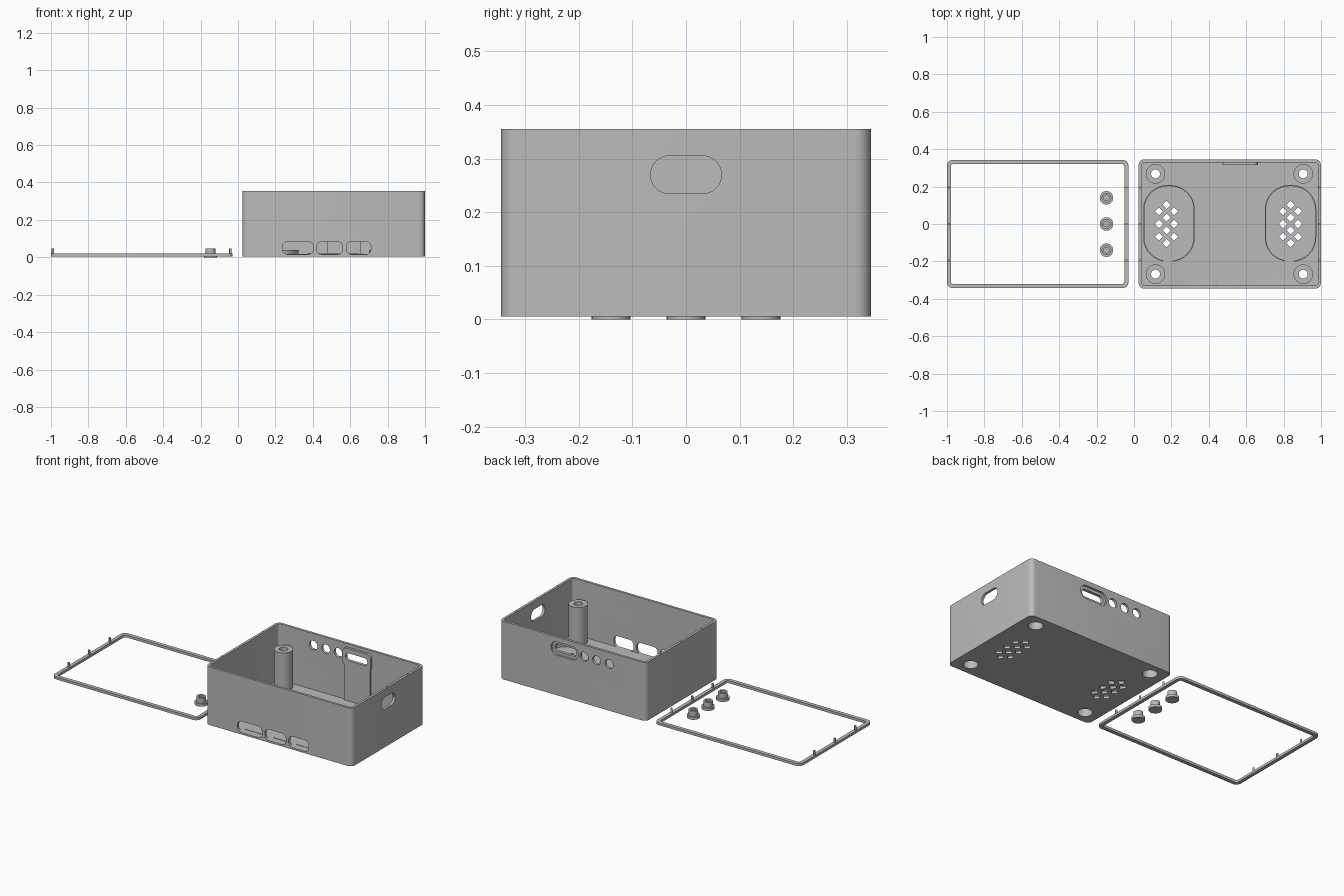
import bpy, bmesh, math

cube = bpy.data.objects.get("Cube")
if cube:
    bpy.data.objects.remove(cube, do_unlink=True)

grey = bpy.data.materials.new("plain grey")
grey.use_nodes = True
grey.diffuse_color = (0.5, 0.5, 0.5, 1)
grey.node_tree.nodes["Principled BSDF"].inputs["Base Color"].default_value = (0.5, 0.5, 0.5, 1)


def rounded(cu, cv, w, h, r, seg=8):
    """Outline of a rounded rectangle."""
    pts = []
    for k, (su, sv) in enumerate([(1, 1), (-1, 1), (-1, -1), (1, -1)]):
        for i in range(seg + 1):
            a = math.pi / 2 * (k + i / seg)
            pts.append((cu + su * (w / 2 - r) + r * math.cos(a),
                        cv + sv * (h / 2 - r) + r * math.sin(a)))
    return pts


def circle(cu, cv, r, n=32):
    return [(cu + r * math.cos(i * math.tau / n), cv + r * math.sin(i * math.tau / n)) for i in range(n)]


def place(axis, u, v, t):
    return {"x": (t, u, v), "y": (u, t, v), "z": (u, v, t)}[axis]


def finish(name, bm):
    bmesh.ops.recalc_face_normals(bm, faces=bm.faces)
    mesh = bpy.data.meshes.new(name)
    bm.to_mesh(mesh)
    bm.free()
    mesh.materials.append(grey)
    obj = bpy.data.objects.new(name, mesh)
    bpy.context.collection.objects.link(obj)
    return obj


def add_prism(bm, outline, axis, t0, t1):
    a, b = [[bm.verts.new(place(axis, u, v, t)) for u, v in outline] for t in (t0, t1)]
    bm.faces.new(a)
    bm.faces.new(b)
    for i in range(len(a)):
        j = (i + 1) % len(a)
        bm.faces.new((a[i], a[j], b[j], b[i]))


def prisms(name, parts):
    bm = bmesh.new()
    for part in parts:
        add_prism(bm, *part)
    return finish(name, bm)


def tube(name, outer, inner, axis, t0, t1):
    """Closed ring with a rectangular section between two matching outlines."""
    bm = bmesh.new()
    loops = [[bm.verts.new(place(axis, u, v, t)) for u, v in o]
             for o, t in ((outer, t0), (outer, t1), (inner, t1), (inner, t0))]
    n = len(outer)
    for k in range(4):
        p, q = loops[k], loops[(k + 1) % 4]
        for i in range(n):
            j = (i + 1) % n
            bm.faces.new((p[i], p[j], q[j], q[i]))
    return finish(name, bm)


def revolve(name, x, y, profile, closed=False, n=32):
    """Turn a radius/height profile about a vertical axis."""
    bm = bmesh.new()
    loops = [[bm.verts.new((u, v, z)) for u, v in circle(x, y, r, n)] for r, z in profile]
    pairs = list(zip(loops, loops[1:] + loops[:1]))
    for p, q in pairs if closed else pairs[:-1]:
        for i in range(n):
            j = (i + 1) % n
            bm.faces.new((p[i], p[j], q[j], q[i]))
    if not closed:
        bm.faces.new(loops[0])
        bm.faces.new(loops[-1])
    return finish(name, bm)


def cut(obj, parts):
    cutter = prisms("cutter", parts)
    cutter.hide_render = True
    mod = obj.modifiers.new("cut", "BOOLEAN")
    mod.operation, mod.solver, mod.object = "DIFFERENCE", "EXACT", cutter
    bpy.context.view_layer.objects.active = obj
    bpy.ops.object.modifier_apply(modifier=mod.name)
    bpy.data.objects.remove(cutter, do_unlink=True)


CX, W, D = 0.512, 0.975, 0.69
BOTTOM, FLOOR, TOP, WALL = 0.005, 0.018, 0.355, 0.015
SPEAKERS = (0.187, 0.837)
POSTS = [(x, y) for x in (0.115, 0.905) for y in (-0.268, 0.268)]
PIN_Y = (-0.195, 0, 0.195)

# Open case
case = prisms("case", [(rounded(CX, 0, W, D, 0.03), "z", BOTTOM, TOP)])
cut(case, [(rounded(CX, 0, W - 2 * WALL, D - 2 * WALL, 0.017), "z", FLOOR, TOP + 0.1)])

# Wall openings: ports at the front, buttons and slot at the back, oval on one side
openings = [(rounded(x, 0.05, w, 0.068, 0.028), "y", -0.4, -0.3)
            for x, w in ((0.32, 0.165), (0.49, 0.14), (0.645, 0.132))]
openings += [(circle(x, 0.285, 0.027), "y", 0.3, 0.4) for x in (0.27, 0.353, 0.436)]
openings.append((rounded(0.567, 0.285, 0.18, 0.08, 0.038), "y", 0.3, 0.4))
openings.append((rounded(0, 0.27, 0.132, 0.07, 0.0345), "x", 0.95, 1.05))

# Floor openings: screw holes and diamond speaker grilles
openings += [(circle(x, y, 0.04), "z", -0.1, 0.1) for x, y in POSTS]
for cx in (0.174, 0.837):
    for dx, rows in ((-0.04, 3), (0, 4), (0.04, 3)):
        openings += [(circle(cx + dx, (i - (rows - 1) / 2) * 0.068, 0.022, 4), "z", -0.1, 0.1)
                     for i in range(rows)]

# Small sockets in the rim for the frame pins
openings += [(circle(x, y, 0.004, 8), "z", 0.325, 0.4)
             for x in (CX - W / 2 + 0.008, CX + W / 2 - 0.008) for y in PIN_Y]
cut(case, openings)

# Hollow screw posts with a narrow hole at the top
for x, y in POSTS:
    revolve("screw_post", x, y, [(0.052, 0.006), (0.052, 0.245), (0.024, 0.245),
                                 (0.024, 0.2), (0.04, 0.2), (0.04, 0.006)], closed=True)

# Speaker lips with a cable gap at the front
for cx in SPEAKERS:
    lip = tube("speaker_lip", rounded(cx, 0.003, 0.275, 0.41, 0.13),
               rounded(cx, 0.003, 0.263, 0.398, 0.124), "z", FLOOR - 0.004, 0.038)
    cut(lip, [(rounded(cx - 0.007, -0.2, 0.05, 0.06, 0.001, 1), "z", 0, 0.1)])

# Raised pad in the middle of the floor
prisms("floor_pad", [(rounded(0.51, 0.003, 0.27, 0.41, 0.001, 1), "z", FLOOR - 0.004, 0.023)])

# Slot housing on the inside of the back wall
tube("slot_frame", rounded(0.567, 0.285, 0.19, 0.1, 0.025),
     rounded(0.567, 0.285, 0.145, 0.045, 0.02), "y", 0.315, 0.333)
prisms("slot_support", [(rounded(0.567, 0.127, 0.175, 0.225, 0.002, 1), "y", 0.32, 0.333)])

# Flat frame with upright pins
tube("frame", rounded(-0.515, 0, 0.97, 0.685, 0.03),
     rounded(-0.515, 0, 0.928, 0.64, 0.012), "z", 0.005, 0.02)
prisms("frame_pins", [(circle(x, y, 0.006, 12), "z", 0.015, 0.046)
                      for x in (-0.99, -0.041) for y in PIN_Y])

# Loose buttons: flange, cap and a dimple
for y in (-0.14, 0, 0.14):
    revolve("button", -0.147, y, [(0.036, 0), (0.036, 0.016), (0.026, 0.016), (0.026, 0.047),
                                  (0.015, 0.047), (0.015, 0.035)])

# Smooth the round surfaces, keep edges sharp
bpy.ops.object.select_all(action="DESELECT")
for obj in bpy.context.collection.objects:
    if obj.type == "MESH" and grey.name in obj.data.materials:
        obj.select_set(True)
        bpy.context.view_layer.objects.active = obj
bpy.ops.object.shade_smooth_by_angle(angle=math.radians(35))
